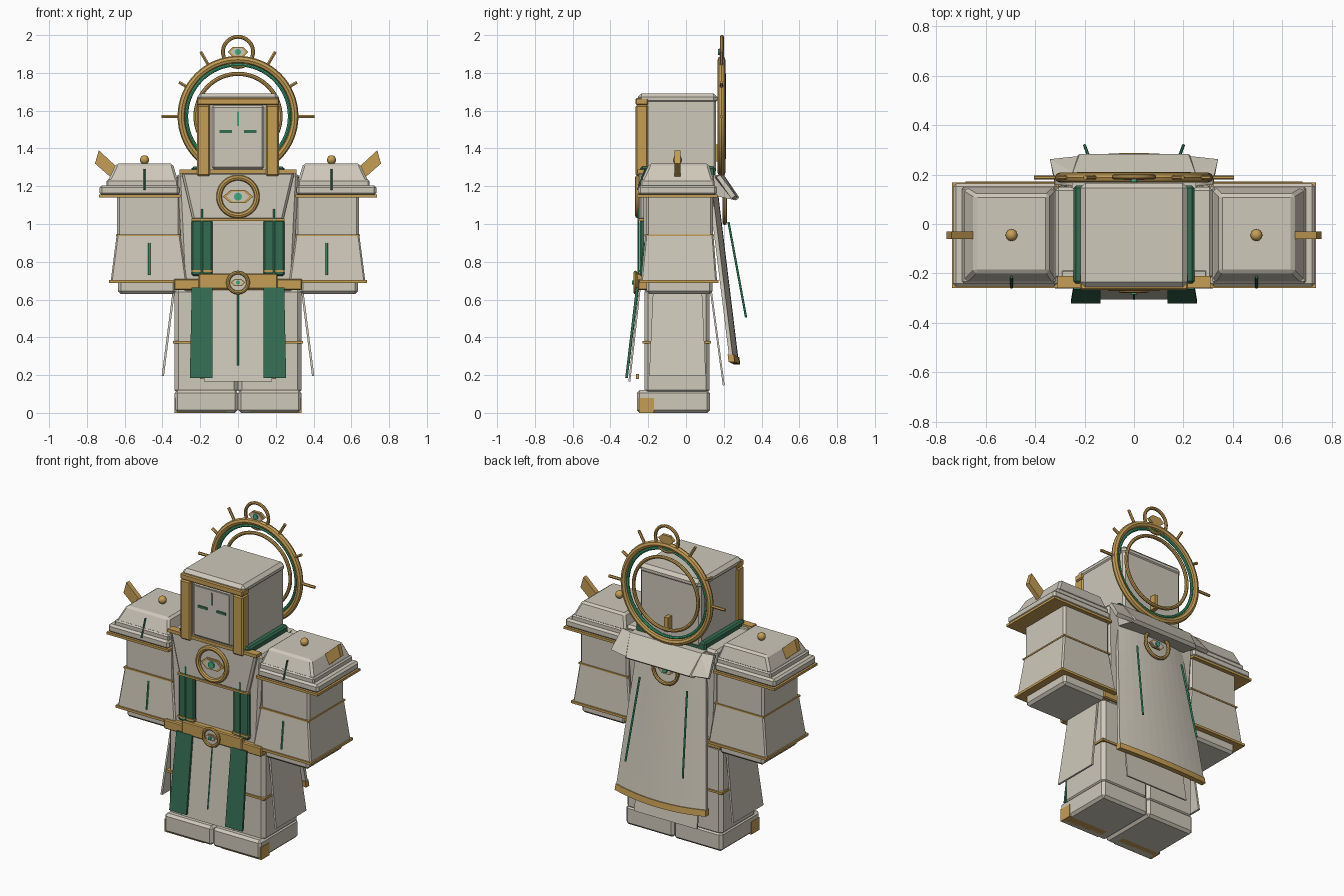
import bpy, bmesh, math
from mathutils import Vector

if "Cube" in bpy.data.objects:
    bpy.data.objects.remove(bpy.data.objects["Cube"])


def material(name, rgb):
    m = bpy.data.materials.new(name)
    m.diffuse_color = (*rgb, 1)
    m.use_nodes = True
    m.node_tree.nodes["Principled BSDF"].inputs["Base Color"].default_value = m.diffuse_color
    return m


CREAM = material("cream", (0.62, 0.58, 0.49))
GOLD = material("gold", (0.56, 0.34, 0.09))
GREEN = material("dark_green", (0.035, 0.15, 0.085))
BRIGHT = material("bright_green", (0.05, 0.40, 0.20))


def finish(name, bm, mat):
    bmesh.ops.recalc_face_normals(bm, faces=bm.faces)
    me = bpy.data.meshes.new(name)
    bm.to_mesh(me)
    bm.free()
    me.materials.append(mat)
    ob = bpy.data.objects.new(name, me)
    bpy.context.collection.objects.link(ob)
    return ob


def hull(name, pts, mat, bevel=0, pair=False):
    """Convex solid around points, optionally with a mirrored twin."""
    for s, tag in ((1, "_right"), (-1, "_left")) if pair else ((1, ""),):
        bm = bmesh.new()
        for x, y, z in pts:
            bm.verts.new((x * s, y, z))
        bmesh.ops.convex_hull(bm, input=bm.verts)
        bmesh.ops.dissolve_limit(bm, angle_limit=0.01, verts=bm.verts, edges=bm.edges)
        if bevel:
            bmesh.ops.bevel(bm, geom=bm.edges[:], offset=bevel, segments=1, affect='EDGES')
        finish(name + tag, bm, mat)


def loft(name, a, za, b, zb, mat, bevel=0, pair=False):
    """Tapered block between rectangles (x0, x1, y0, y1)."""
    hull(name, [(x, y, z) for r, z in ((a, za), (b, zb)) for x in r[:2] for y in r[2:]],
         mat, bevel, pair)


def box(name, x0, x1, y0, y1, z0, z1, mat, bevel=0, pair=False):
    loft(name, (x0, x1, y0, y1), z0, (x0, x1, y0, y1), z1, mat, bevel, pair)


def panel(name, top, bottom, t, mat, pair=False):
    """Hanging cloth: each end is (x0, x1, y, z)."""
    hull(name, [(x, y + d, z) for x0, x1, y, z in (top, bottom) for x in (x0, x1)
                for d in (0, t)], mat, 0, pair)


def rod(name, p, q, r, mat, pair=False, sides=6):
    p, q = Vector(p), Vector(q)
    rot = (q - p).to_track_quat('Z', 'Y')
    ring = [rot @ Vector((r * math.cos(i * math.tau / sides), r * math.sin(i * math.tau / sides), 0))
            for i in range(sides)]
    hull(name, [e + v for e in (p, q) for v in ring], mat, 0, pair)


def ring(name, y, z, R, r, mat, seg=48):
    bpy.ops.mesh.primitive_torus_add(location=(0, y, z), rotation=(math.pi / 2, 0, 0),
                                     major_radius=R, minor_radius=r,
                                     major_segments=seg, minor_segments=8)
    ob = bpy.context.object
    ob.name = name
    ob.data.materials.append(mat)
    bpy.ops.object.shade_smooth_by_angle()


def eye(name, y, z, w, h, out):
    """Lens with a gold rim and a green pupil; out is the facing direction in y."""
    for tag, k, d, mat in (("_rim", 1, 0.008, GOLD), ("_white", 0.76, 0.013, CREAM)):
        hull(name + tag, [(x * k, y + e, z + v * k) for e in (0, out * d)
                          for x, v in ((w, 0), (-w, 0), (w / 2, h), (-w / 2, h),
                                       (w / 2, -h), (-w / 2, -h))], mat)
    rod(name + "_pupil", (0, y, z), (0, y + out * 0.02, z), h * 0.62, BRIGHT, sides=12)


# feet and legs
box("foot", 0.001, 0.335, -0.26, 0.127, 0, 0.12, CREAM, 0.015, True)
box("toe_cap", 0.06, 0.337, -0.25, -0.17, -0.0, 0.08, GOLD, 0, True)
box("leg", 0, 0.335, -0.22, 0.125, 0.1, 0.66, CREAM, 0.02, True)
box("leg_band", 0, 0.343, -0.23, 0.133, 0.367, 0.38, GOLD, 0, True)

# skirt panels around the legs
panel("front_panel", (-0.17, 0.17, -0.25, 0.66), (-0.18, 0.18, -0.305, 0.165), 0.01, CREAM)
panel("back_panel", (-0.2, 0.2, 0.125, 0.66), (-0.22, 0.22, 0.195, 0.145), 0.01, CREAM)
hull("side_panel", [(x + d, y, z) for x, z, w in ((0.335, 0.64, 0.13), (0.392, 0.195, 0.15))
                    for d in (0, 0.012) for y in (-0.045 - w, -0.045 + w)], CREAM, 0, True)
panel("lower_tabard", (0.135, 0.245, -0.265, 0.665), (0.135, 0.255, -0.322, 0.185), 0.014, GREEN, True)
rod("front_panel_line", (0, -0.257, 0.63), (0, -0.303, 0.25), 0.004, BRIGHT)
box("tabard_clasp", 0.165, 0.2, -0.265, -0.25, 0.18, 0.205, GOLD, 0, True)

# torso and chest
loft("torso", (-0.29, 0.29, -0.225, 0.13), 0.64, (-0.32, 0.32, -0.225, 0.15), 1.27, CREAM, 0.015)
loft("chest_plate", (-0.24, 0.24, -0.25, -0.18), 1.02, (-0.3, 0.3, -0.25, -0.18), 1.275, CREAM, 0.012)
box("chest_top_trim", -0.31, 0.31, -0.258, -0.21, 1.268, 1.288, GOLD)
box("chest_low_trim", -0.245, 0.245, -0.255, -0.2, 1.015, 1.028, GOLD)
box("neck_collar", -0.245, 0.245, -0.24, 0.155, 1.25, 1.305, GREEN, 0.01)
box("upper_tabard", 0.135, 0.245, -0.245, -0.21, 0.725, 1.02, GREEN, 0.008, True)
box("tabard_trim", 0.133, 0.247, -0.25, -0.21, 0.745, 0.757, GOLD, 0, True)
rod("tabard_line", (0.19, -0.252, 0.73), (0.19, -0.252, 1.08), 0.005, BRIGHT, True)
ring("chest_ring", -0.255, 1.145, 0.1, 0.015, GOLD)
eye("chest_eye", -0.25, 1.145, 0.08, 0.034, -1)

# belt and buckle
box("belt", -0.34, 0.34, -0.255, 0.14, 0.65, 0.71, GOLD, 0.006)
box("belt_front", -0.21, 0.21, -0.262, -0.2, 0.655, 0.738, GOLD, 0.006)
ring("buckle_ring", -0.268, 0.69, 0.053, 0.01, GOLD, 32)
rod("buckle_disc", (0, -0.25, 0.69), (0, -0.265, 0.69), 0.05, CREAM, sides=24)
eye("buckle_eye", -0.265, 0.69, 0.038, 0.018, -1)

# arms, sleeves and hands
box("hand", 0.33, 0.635, -0.21, 0.14, 0.63, 0.72, CREAM, 0.015, True)
loft("lower_sleeve", (0.27, 0.675, -0.24, 0.165), 0.69, (0.305, 0.642, -0.215, 0.145), 0.945,
     CREAM, 0.008, True)
box("sleeve_hem", 0.263, 0.682, -0.247, 0.172, 0.688, 0.703, GOLD, 0, True)
box("upper_arm", 0.305, 0.64, -0.21, 0.143, 0.92, 1.17, CREAM, 0.012, True)
box("arm_band", 0.302, 0.646, -0.219, 0.149, 0.936, 0.945, GOLD, 0, True)
rod("sleeve_line", (0.47, -0.24, 0.73), (0.47, -0.221, 0.9), 0.006, BRIGHT, True)

# shoulder pads with ball, fin and line
box("pad_trim", 0.305, 0.735, -0.258, 0.168, 1.14, 1.155, GOLD, 0, True)
box("pad_plate", 0.31, 0.732, -0.253, 0.163, 1.153, 1.205, CREAM, 0.012, True)
box("pad_base", 0.317, 0.695, -0.24, 0.15, 1.195, 1.235, CREAM, 0.008, True)
loft("pad_top", (0.317, 0.69, -0.238, 0.148), 1.225, (0.345, 0.645, -0.195, 0.12), 1.32,
     CREAM, 0.012, True)
rod("pad_line", (0.495, -0.256, 1.18), (0.495, -0.215, 1.29), 0.006, GREEN, True)
hull("shoulder_fin", [(x, y, z) for y in (-0.06, -0.03) for x, z in
                      ((0.66, 1.235), (0.757, 1.32), (0.737, 1.39), (0.65, 1.31))], GOLD, 0, True)
for s, tag in ((1, "right"), (-1, "left")):
    bpy.ops.mesh.primitive_uv_sphere_add(segments=16, ring_count=10, radius=0.024,
                                         location=(0.495 * s, -0.045, 1.34))
    bpy.context.object.name = "shoulder_ball_" + tag
    bpy.context.object.data.materials.append(GOLD)
    bpy.ops.object.shade_smooth_by_angle()

# head, face and headdress
box("head", -0.21, 0.21, -0.245, 0.16, 1.27, 1.66, CREAM, 0.012)
box("head_cap", -0.217, 0.217, -0.255, 0.166, 1.635, 1.692, CREAM, 0.02)
box("face", -0.14, 0.14, -0.255, -0.2, 1.29, 1.63, CREAM, 0.012)
box("face_inset", -0.12, 0.12, -0.259, -0.2, 1.31, 1.612, CREAM)
box("face_pillar", 0.147, 0.218, -0.267, -0.2, 1.255, 1.63, GOLD, 0.008, True)
box("brow_band", -0.218, 0.218, -0.267, -0.2, 1.63, 1.668, GOLD, 0.006)
box("face_eye", 0.033, 0.097, -0.264, -0.25, 1.481, 1.497, GREEN, 0, True)
box("forehead_line", -0.004, 0.004, -0.264, -0.25, 1.52, 1.595, BRIGHT)

# halo with spikes and crowning eye
HY, HZ = 0.188, 1.57
ring("halo", HY, HZ, 0.3, 0.02, GOLD, 64)
ring("halo_green", HY, HZ, 0.273, 0.009, BRIGHT, 64)
ring("halo_inner", 0.2, HZ, 0.225, 0.011, GOLD, 64)
for deg, r in ((0, 0.405), (30, 0.36), (60, 0.395)):
    c, s = math.cos(math.radians(deg)), math.sin(math.radians(deg))
    rod("halo_spike_%d" % deg, (0.3 * c, HY, HZ + 0.3 * s), (r * c, HY, HZ + r * s), 0.009, GOLD, True)
box("halo_post", -0.013, 0.013, 0.155, 0.2, 1.33, 1.42, GOLD)
ring("crown_ring", 0.19, 1.911, 0.08, 0.01, GOLD, 32)
eye("crown_eye", 0.19, 1.911, 0.055, 0.026, -1)
hull("crown_eye_back", [(x, y, 1.911 + v) for y in (0.19, 0.2) for x, v in
                        ((0.055, 0), (-0.055, 0), (0.027, 0.026), (-0.027, 0.026),
                         (0.027, -0.026), (-0.027, -0.026))], GOLD)

# flared back collar
hull("back_collar", [(x * s, y, z) for s in (1, -1) for x, y, z in
                     ((0.25, 0.14, 1.26), (0.25, 0.2, 1.26), (0.22, 0.283, 1.14),
                      (0.24, 0.265, 1.125), (0.24, 0.15, 1.15))], CREAM)
hull("collar_wing", [(0.23, 0.15, 1.25), (0.23, 0.2, 1.26), (0.22, 0.275, 1.14),
                     (0.32, 0.16, 1.25), (0.32, 0.18, 1.26), (0.34, 0.262, 1.15),
                     (0.335, 0.24, 1.135), (0.23, 0.255, 1.13)], CREAM, 0, True)
ring("back_ring", 0.205, 1.09, 0.085, 0.011, GOLD, 32)
eye("back_eye", 0.195, 1.09, 0.055, 0.025, 1)


# curved cape with a gold hem
def cape(name, v0, v1, rows, off, t, mat):
    bm = bmesh.new()
    cols = 12
    layers = []
    for d in (off, off - t):
        grid = []
        for j in range(rows + 1):
            v = v0 + (v1 - v0) * j / rows
            for i in range(cols + 1):
                u = 2 * i / cols - 1
                x = u * (0.235 + 0.08 * v + off * 0.3)
                grid.append(bm.verts.new((x, 0.135 + 0.115 * v + 0.03 * (1 - u * u) + d,
                                          1.22 - 0.94 * v - 0.015 * (1 - u * u))))
        layers.append(grid)
    n = cols + 1
    for g in layers:
        for j in range(rows):
            for i in range(cols):
                a = j * n + i
                bm.faces.new((g[a], g[a + 1], g[a + n + 1], g[a + n]))
    rim = (list(range(n)) + [j * n + cols for j in range(1, rows + 1)]
           + [rows * n + i for i in range(cols - 1, -1, -1)] + [j * n for j in range(rows - 1, 0, -1)])
    for a, b in zip(rim, rim[1:] + rim[:1]):
        bm.faces.new((layers[0][a], layers[0][b], layers[1][b], layers[1][a]))
    finish(name, bm, mat)


cape("cape", 0, 1, 8, 0, 0.02, CREAM)
cape("cape_hem", 0.97, 1.01, 1, 0.006, 0.032, GOLD)
rod("cape_line", (0.165, 0.225, 1.01), (0.2, 0.318, 0.505), 0.006, BRIGHT, True)
